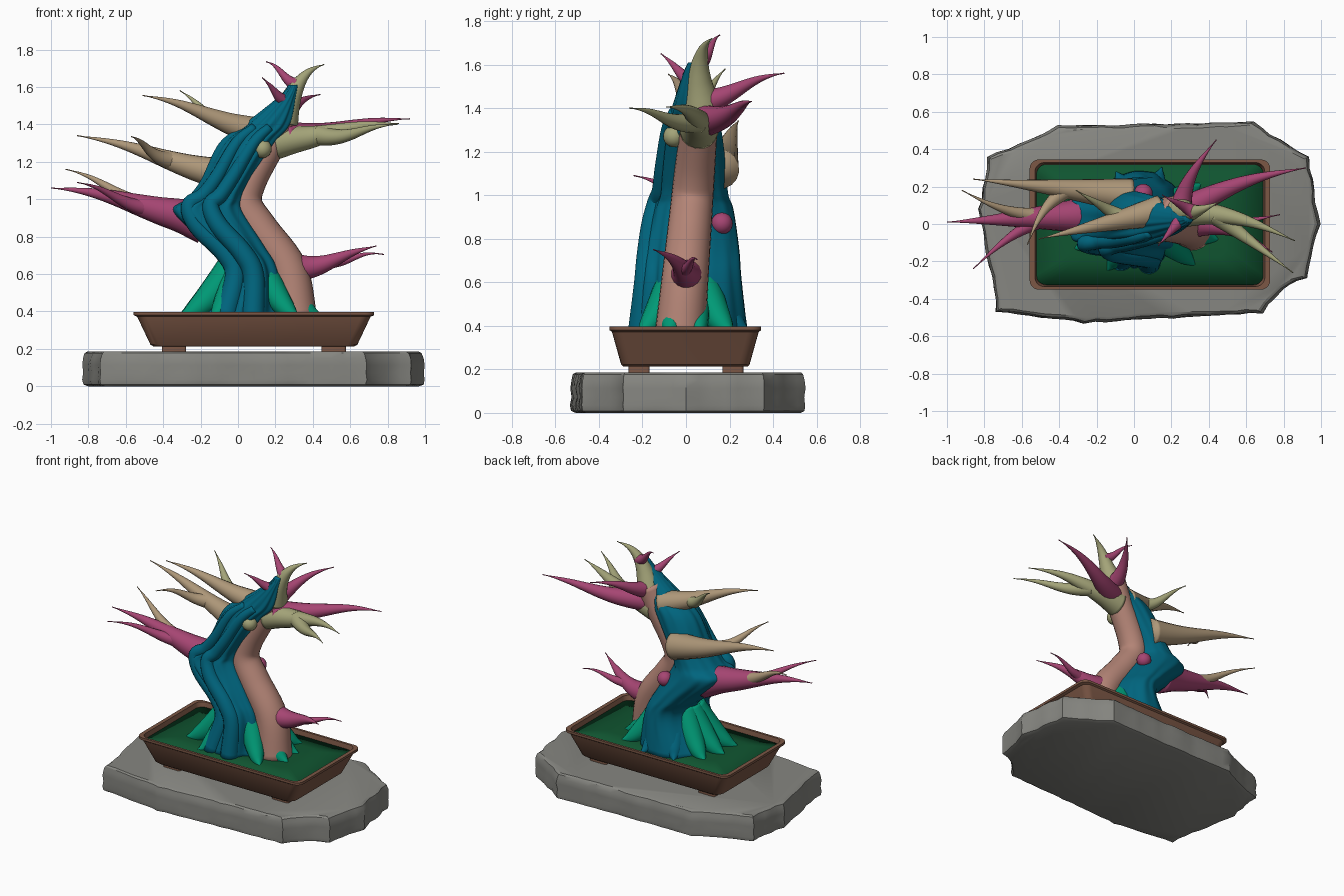
import bpy, random
from math import sin, cos, pi, radians, sqrt
from mathutils import Vector

if "Cube" in bpy.data.objects:
    bpy.data.objects.remove(bpy.data.objects["Cube"])

random.seed(4)


def mat(name, r, g, b):
    m = bpy.data.materials.new(name)
    m.diffuse_color = (r, g, b, 1)
    m.use_nodes = True
    m.node_tree.nodes["Principled BSDF"].inputs["Base Color"].default_value = m.diffuse_color
    return m


STONE = mat("stone", .24, .24, .22)
CLAY = mat("clay", .2, .095, .06)
SOIL = mat("soil", .005, .09, .03)
BARK = mat("bark", 0, .13, .21)
ROOT = mat("root", 0, .32, .18)
PINK = mat("pink", .45, .23, .18)
MAGENTA = mat("magenta", .38, .06, .17)
BEIGE = mat("beige", .42, .31, .19)
OLIVE = mat("olive", .37, .37, .19)


def loft(name, rings, material, sharp=None):
    """Skin closed rings of equal length and cap both ends."""
    n = len(rings[0])
    verts = [v for r in rings for v in r]
    faces = [(k * n + i, k * n + (i + 1) % n, (k + 1) * n + (i + 1) % n, (k + 1) * n + i)
             for k in range(len(rings) - 1) for i in range(n)]
    faces += [tuple(range(n))[::-1], tuple(range(len(verts) - n, len(verts)))]
    me = bpy.data.meshes.new(name)
    me.from_pydata(verts, [], faces)
    me.materials.append(material)
    bpy.context.collection.objects.link(bpy.data.objects.new(name, me))
    me.shade_smooth()
    if sharp:
        me.set_sharp_from_angle(angle=radians(sharp))


def spline(pts, steps):
    """Smooth interpolation through tuples of any length."""
    P = [Vector(p) for p in pts]
    P = [2 * P[0] - P[1]] + P + [2 * P[-1] - P[-2]]
    out = []
    for i in range(1, len(P) - 2):
        a, b, c, d = P[i - 1:i + 3]
        for s in range(steps):
            t = s / steps
            out.append(.5 * (2 * b + (c - a) * t + (2 * a - 5 * b + 4 * c - d) * t * t
                             + (3 * b - a - 3 * c + d) * t ** 3))
    return out + [P[-2]]


def limb(name, pts, material, n=16, steps=6):
    """Round tube through (x, y, z, radius) points."""
    S = spline(pts, steps)
    C = [Vector(s[:3]) for s in S]
    u, rings = Vector((.8, .5, .3)), []
    for i, c in enumerate(C):
        t = (C[min(i + 1, len(C) - 1)] - C[max(i - 1, 0)]).normalized()
        if i == 0 and abs(t.dot(u)) > .75:
            u = Vector((0, .2, 1))
        u = (u - t * u.dot(t)).normalized()
        w, r = t.cross(u), max(S[i][3], .003)
        rings.append([c + r * (cos(2 * pi * j / n) * u + sin(2 * pi * j / n) * w)
                      for j in range(n)])
    loft(name, rings, material)


def branch(name, material, start, end, r, rise=1, bow=(0, 0, 0)):
    """Tapering branch; rise bends its height, bow pushes out its middle. Returns its path."""
    a, b, bow = Vector(start), Vector(end), Vector(bow)

    def at(t):
        p = a.lerp(b, t) + bow * sin(pi * t)
        p.z += (b.z - a.z) * (t ** rise - t) - .012 * sin(2 * pi * t)
        return p
    limb(name, [(*at(k / 7), r * (1 - k / 7) ** 1.15) for k in range(8)], material)
    return at


# Rough stone slab
outline = [(-.835, .08), (-.74, -.47), (-.27, -.535), (.69, -.48), (.8, -.35), (.93, -.29), (1, 0),
           (.94, .36), (.64, .55), (-.41, .53), (-.79, .36)]
edge = []
for i, p in enumerate(outline):
    a, b = Vector(p), Vector(outline[(i + 1) % len(outline)])
    m = max(3, round((b - a).length / .06))
    for k in range(m):
        edge.append(a.lerp(b, k / m) * (1 - random.uniform(0, .016) * (k > 0)))
slab = []
for k in range(8):
    inset = .03 if k in (0, 7) else .014 if k == 6 else .006 * (k % 2)
    z = .186 * (.5 - .5 * cos(pi * k / 7))
    slab.append([(*(p * (1 - (inset + random.uniform(0, .005)) / p.length)), z) for p in edge])
loft("stone_slab", slab, STONE, 32)


# Pot, soil and feet
def rounded(hx, hy, z, r=.05, x=.085, y=-.003):
    out = []
    for q, (sx, sy) in enumerate(((1, 1), (-1, 1), (-1, -1), (1, -1))):
        for k in range(6):
            a = pi / 2 * (q + k / 5)
            out.append((x + sx * (hx - r) + r * cos(a), y + sy * (hy - r) + r * sin(a), z))
    return out


profile = [(.535, .212), (.553, .222), (.624, .372), (.643, .38), (.643, .397), (.615, .397), (.603, .35)]
loft("pot", [rounded(h, .295 + .59 * (h - .553), z) for h, z in profile], CLAY, 35)
loft("soil", [rounded(.606, .322, .345), rounded(.606, .322, .366), rounded(.4, .18, .38)], SOIL)
for sx in (-1, 1):
    for sy in (-1, 1):
        loft("pot_foot", [rounded(.065, .048, z, .012, .085 + sx * .427, sy * .215)
                          for z in (.18, .225)], CLAY, 35)

# Furrowed trunk: height, left, right, half depth
trunk = spline([(.36, -.22, .28, .255), (.62, -.08, .23, .225), (.75, -.17, .16, .215),
                (.93, -.36, .05, .19), (1, -.28, .04, .165), (1.1, -.2, .08, .155),
                (1.3, -.1, .2, .13), (1.4, .03, .28, .095), (1.55, .22, .31, .045),
                (1.61, .27, .32, .02)], 7)
rings, N = [], 112
for z, left, right, depth in trunk:
    ring = []
    for j in range(N):
        a = 2 * pi * j / N
        deep = .25 + .75 * max(0, .3 - sin(a)) / 1.3
        m = 1 + deep * (.07 * abs(sin(5 * a + 2.5 * z)) + .04 * sin(13 * a - 4 * z) - .04)
        ring.append(((left + right) / 2 + m * (right - left) / 2 * cos(a),
                     .03 + m * depth * sin(a), z))
    rings.append(ring)
loft("trunk", rings, BARK)

# Bark ropes climbing the front of the trunk
for f in (-.5, .1):
    pts = []
    for z, left, right, depth in trunk[:54:6]:
        g = f + .12 * sin(6 * z)
        pts.append(((left + right) / 2 + g * (right - left) / 2,
                    .045 - depth * sqrt(1 - g * g), z, .25 * depth))
    limb("bark_rope", pts, BARK)

# Smooth live vein up the right side
vein = [(.31, .35), (.265, .62), (.12, .83), (.035, .97), (.06, 1.1), (.175, 1.31), (.24, 1.45)]
limb("live_vein", [(x, -.06 + .09 * z, z, .126 - .03 * z) for x, z in vein], PINK, 24)

# Surface roots spreading from the base
for i in range(11):
    a = 2 * pi * (i + .4) / 11
    k = random.uniform(.88, 1.03)
    c, d = Vector((.06, .01)), Vector((.44 * k * cos(a), .295 * k * sin(a)))
    w = random.uniform(.065, .085)
    limb("root", [(*(c + d * (.25 + .75 * t)), .366 + .26 * (1 - t) ** 1.7, w * (1 - t ** 2) ** .8)
                  for t in (0, .25, .5, .75, 1)], BARK if sin(a) > .9 else ROOT)

# Branches and their forks
b = branch("low_left_branch", MAGENTA, (-.18, .05, .87), (-1, .01, 1.06), .11, .7)
branch("low_left_fork_back", BEIGE, b(.35), (-.92, .18, 1.16), .05, .9, (0, -.03, 0))
branch("low_left_fork_front", MAGENTA, b(.35), (-.86, -.24, 1.09), .05, 1.1, (0, .03, 0))

b = branch("mid_left_branch", BEIGE, (-.02, .15, 1.12), (-.86, .24, 1.34), .095, .95)
branch("mid_left_fork", BEIGE, b(.4), (-.57, -.11, 1.335), .05, 1, (-.02, .03, 0))

b = branch("upper_left_branch", BEIGE, (.14, .07, 1.35), (-.51, -.08, 1.555), .085, .9)
branch("upper_left_fork", OLIVE, b(.3), (-.31, .18, 1.58), .05, 1.4)

b = branch("right_branch", OLIVE, (.2, .06, 1.3), (.86, -.09, 1.405), .09, .7, (0, .05, 0))
branch("right_fork_front", OLIVE, b(.35), (.85, -.26, 1.4), .055, 1.8)
branch("right_fork_back", MAGENTA, (.24, .06, 1.34), (.92, .3, 1.43), .08, 1, (0, .04, 0))
branch("back_branch", MAGENTA, (.24, .04, 1.42), (.44, .45, 1.56), .07, 1, (-.04, 0, 0))

b = branch("apex", OLIVE, (.24, .07, 1.42), (.46, .12, 1.72), .085, .9, (-.03, -.03, .03))
branch("apex_fork_back", MAGENTA, b(.5), (.15, .155, 1.735), .04)
branch("apex_fork_front", MAGENTA, b(.3), (.13, -.115, 1.65), .05, 2)

b = branch("low_right_branch", MAGENTA, (.27, 0, .64), (.74, -.15, .75), .085, 1.8, (0, .05, 0))
branch("low_right_fork", MAGENTA, b(.4), (.78, .05, .705), .036, .6)

# Small healed knots on the trunk
for place, m in (((.13, -.055, 1.27), OLIVE), ((.05, .165, .87), MAGENTA)):
    bpy.ops.mesh.primitive_uv_sphere_add(segments=20, ring_count=12, radius=.05, location=place)
    knot = bpy.context.object
    knot.name = "knot"
    knot.data.materials.append(m)
    knot.data.shade_smooth()
